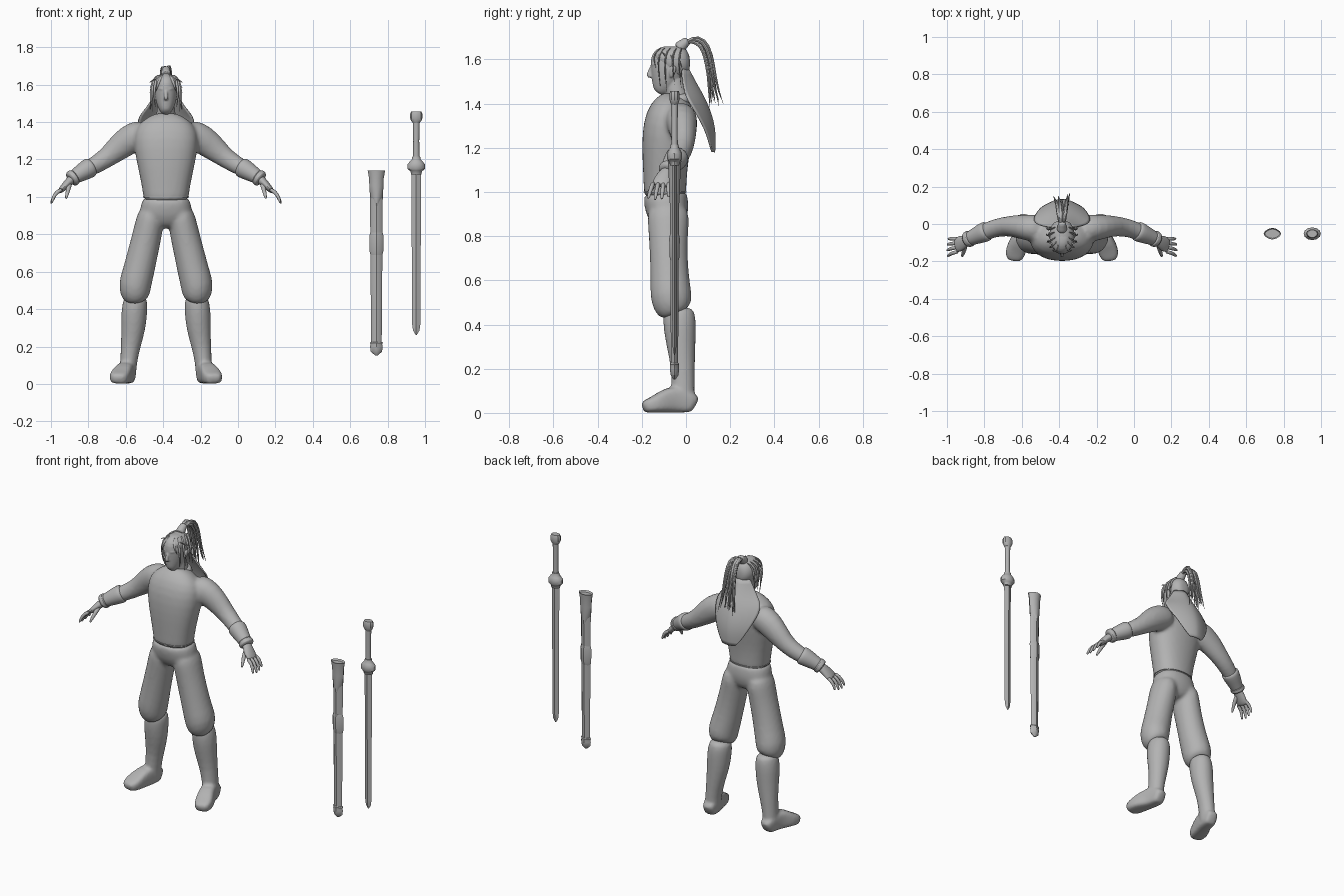
import bpy, bmesh, math, random
from mathutils import Vector as V

random.seed(4)
CX = -0.385  # centre line of the figure
grey = bpy.data.materials.new("plain grey")
grey.diffuse_color = (0.45, 0.45, 0.45, 1)


def loft(bm, rings, ref=(1, 0, 0), n=16, power=2.0):
    """Closed tube through rings of (centre, half width along ref, half depth)."""
    cs = [V(r[0]) for r in rings]
    loops = []
    for i, (_, a, b) in enumerate(rings):
        t = (cs[min(i + 1, len(cs) - 1)] - cs[max(i - 1, 0)]).normalized()
        v = t.cross(V(ref)).normalized()
        u = v.cross(t)
        loop = []
        for k in range(n):
            c, s = math.cos(math.tau * k / n), math.sin(math.tau * k / n)
            c = math.copysign(abs(c) ** (2 / power), c)
            s = math.copysign(abs(s) ** (2 / power), s)
            loop.append(bm.verts.new(cs[i] + u * a * c + v * b * s))
        loops.append(loop)
    for p, q in zip(loops, loops[1:]):
        for k in range(n):
            bm.faces.new((p[k], p[(k + 1) % n], q[(k + 1) % n], q[k]))
    bm.faces.new(loops[0][::-1])
    bm.faces.new(loops[-1])


def finish(name, bm, subd=1, voxel=0, soft=6, angle=50):
    bmesh.ops.recalc_face_normals(bm, faces=bm.faces[:])
    me = bpy.data.meshes.new(name)
    bm.to_mesh(me)
    bm.free()
    ob = bpy.data.objects.new(name, me)
    bpy.context.collection.objects.link(ob)
    me.materials.append(grey)
    bpy.ops.object.select_all(action='DESELECT')
    ob.select_set(True)
    bpy.context.view_layer.objects.active = ob
    bpy.ops.object.shade_smooth_by_angle(angle=math.radians(angle))
    if subd:
        m = ob.modifiers.new("rounding", 'SUBSURF')
        m.levels = m.render_levels = subd
    if voxel:
        m = ob.modifiers.new("blend", 'REMESH')
        m.mode, m.voxel_size, m.use_smooth_shade = 'VOXEL', voxel, True
        m = ob.modifiers.new("soften", 'SMOOTH')
        m.factor, m.iterations = 0.5, soft
    return ob


def side(s, d, y, z):
    return (CX + s * d, y, z)


def upright(rows):
    """Rows of (z, y centre, half width, half depth) on the centre line."""
    return [((CX, y, z), a, b) for z, y, a, b in rows]


# torso with both arms blended in
bm = bmesh.new()
loft(bm, upright([(.97, -.095, .124, .098), (1.0, -.095, .122, .097), (1.1, -.095, .14, .102),
                  (1.2, -.09, .163, .112), (1.3, -.08, .18, .118), (1.37, -.065, .165, .105),
                  (1.41, -.045, .115, .08), (1.44, -.035, .06, .055)]), power=2.3)
for s in (1, -1):
    loft(bm, [(side(s, *c), a, b) for c, a, b in [
        ((.09, -.03, 1.345), .075, .075), ((.17, -.02, 1.325), .075, .085), ((.24, -.012, 1.275), .062, .075),
        ((.30, -.012, 1.222), .053, .058), ((.36, -.022, 1.18), .05, .05),
        ((.42, -.045, 1.148), .046, .046), ((.50, -.08, 1.10), .032, .032)]], ref=(0, 1, 0))
finish("torso_and_arms", bm, 1, .011, 6)

# neck and head
bm = bmesh.new()
loft(bm, upright([(1.36, -.03, .075, .06), (1.42, -.035, .055, .052), (1.47, -.05, .048, .05), (1.54, -.06, .045, .045)]))
loft(bm, upright([(1.447, -.128, .018, .022), (1.465, -.115, .036, .044), (1.5, -.095, .053, .066), (1.54, -.085, .06, .077),
                  (1.58, -.08, .063, .084), (1.62, -.075, .06, .08), (1.65, -.07, .04, .05), (1.66, -.07, .015, .02)]))
# nose, brow ridge, lips and ears
loft(bm, [((CX, -.152, 1.575), .007, .008), ((CX, -.164, 1.545), .009, .01),
          ((CX, -.17, 1.528), .014, .013), ((CX, -.158, 1.517), .011, .009)], n=10)
for z, w, y in ((1.503, .02, -.149), (1.492, .017, -.146)):
    loft(bm, [((CX - w, y + .01, z), .005, .005), ((CX, y - .005, z), .008, .006), ((CX + w, y + .01, z), .005, .005)], (0, 1, 0), 8)
for s in (1, -1):
    loft(bm, [(side(s, .01, -.156, 1.574), .008, .006), (side(s, .03, -.148, 1.58), .008, .006),
              (side(s, .05, -.118, 1.576), .006, .005)], (0, 1, 0), 8)
    loft(bm, [(side(s, .058, -.068, 1.515), .006, .01), (side(s, .066, -.06, 1.545), .008, .018),
              (side(s, .071, -.053, 1.575), .006, .014)], n=10)
finish("head_and_neck", bm, 1, .005, 2)

# eyes
bm = bmesh.new()
for s in (1, -1):
    loft(bm, [(side(s, .027 + i * .012, -.141 + i * i * .004 + i * .006, 1.56), .008 - .005 * i * i, .006 - .004 * i * i)
              for i in (-1, 0, 1)], (0, 1, 0), 8)
finish("eyes", bm)

# hair cap, tie knot and loose locks
bm = bmesh.new()
loft(bm, [((CX, -.142, 1.625), .03, .01), ((CX, -.13, 1.622), .05, .032), ((CX, -.1, 1.61), .064, .055),
          ((CX, -.06, 1.592), .071, .075), ((CX, -.02, 1.58), .064, .075), ((CX, .008, 1.575), .045, .05),
          ((CX, .018, 1.575), .02, .02)])
loft(bm, [((CX, -.04, 1.645), .035, .035), ((CX, -.008, 1.672), .022, .022), ((CX, .012, 1.69), .024, .02)], n=12)
finish("hair_cap", bm, 2)

bm = bmesh.new()


def lock(points, w, t=.5):
    k = len(points) - 1
    prof = [w * (.55 if i == 0 else 1 - (i / k) ** 2 * .93) for i in range(k + 1)]
    loft(bm, [(p, r, r * t) for p, r in zip(points, prof)], n=6)


for i in range(15):
    x, o, e = random.uniform(-.025, .025), random.uniform(-.025, .016), random.uniform(0, 1)
    lock([(CX + x * .3, -.012, 1.668), (CX + x * .6, .028 + o * .2, 1.698 + o * .5), (CX + x, .08 + o * .5, 1.685 + o),
          (CX + x * 1.2, .108 + o, 1.62 + o * .5), (CX + x * 1.4, .122 + o, 1.53),
          (CX + x * 1.8, .135 + o * 1.5, 1.45), (CX + x * 2, .15 + o * 2, 1.36 + e * .06)], random.uniform(.009, .016), .8)
finish("ponytail", bm)

bm = bmesh.new()
for s in (1, -1):
    for d, y, z, fl in ((.035, -.135, 1.56, .02), (.055, -.115, 1.47, .0), (.066, -.085, 1.44, .005),
                        (.07, -.05, 1.48, .014), (.065, -.02, 1.46, .02)):
        lock([side(s, d * .5, y * .8, 1.655), side(s, d * 1.05, y - .012, 1.625),
              side(s, d + .012, y - .01, (1.62 + z) / 2), side(s, d + fl, y, z)], .011)
    for j in range(3):
        lock([side(s, .04, -.11 + j * .035, 1.63), side(s, .066, -.10 + j * .035, 1.628 - j * .015),
              side(s, .09, -.095 + j * .04, 1.61 - j * .03)], .009)
finish("loose_locks", bm)

# hood hanging down the back
bm = bmesh.new()
rows = []
for z, yc, ye, w in ((1.555, .012, -.02, .055), (1.5, .04, -.015, .085), (1.45, .07, -.005, .125), (1.415, .088, .01, .152),
                     (1.36, .112, .045, .145), (1.29, .13, .085, .115), (1.225, .132, .105, .08), (1.18, .128, .118, .045)):
    rows.append([bm.verts.new((CX + w * k / 6, yc + (ye - yc) * abs(k / 6) ** 1.6, z)) for k in range(-6, 7)])
for p, q in zip(rows, rows[1:]):
    for k in range(12):
        bm.faces.new((p[k], p[k + 1], q[k + 1], q[k]))
hood = finish("hood", bm, 1)
m = hood.modifiers.new("cloth", 'SOLIDIFY')
m.thickness, m.offset = .008, 0

# hood collar fold around the neck
bm = bmesh.new()
loft(bm, upright([(1.39, -.02, .085, .07), (1.43, -.028, .066, .056), (1.445, -.03, .06, .052)]))
finish("collar", bm)

# trousers
bm = bmesh.new()
loft(bm, upright([(.83, -.08, .10, .055), (.87, -.08, .145, .085), (.92, -.085, .145, .102),
                  (.97, -.093, .133, .101), (1.005, -.095, .125, .10)]), power=2.3)
for s in (1, -1):
    loft(bm, [(side(s, d, y, z), a, b) for z, d, y, a, b in (
        (.94, .075, -.083, .065, .09), (.88, .085, -.08, .076, .098), (.80, .1, -.08, .08, .09), (.70, .124, -.078, .083, .087),
        (.60, .147, -.073, .086, .09), (.53, .167, -.068, .09, .097), (.48, .165, -.06, .082, .09), (.445, .16, -.04, .062, .068))])
finish("trousers", bm, 1, .011, 5)

# waist seam
bm = bmesh.new()
loft(bm, upright([(.997, -.095, .1225, .098), (1.003, -.095, .1225, .098)]), n=24, power=2.3)
finish("waist_seam", bm, 0)

# boots: shaft and foot blended together
bm = bmesh.new()
for s in (1, -1):
    loft(bm, [(side(s, d, y, z), a, b) for z, d, y, a, b in (
        (.48, .162, -.035, .058, .068), (.43, .165, -.03, .068, .075), (.38, .17, -.028, .071, .075), (.3, .174, -.022, .067, .066),
        (.2, .189, -.013, .053, .054), (.12, .2, -.015, .046, .054), (.05, .205, -.012, .046, .053), (.02, .205, -.01, .044, .05))])
    loft(bm, [(side(s, d, y, h), a, h) for d, y, a, h in (
        (.2, .045, .025, .035), (.202, .03, .042, .045), (.208, -.03, .045, .062), (.225, -.085, .048, .058),
        (.245, -.135, .056, .04), (.255, -.175, .05, .031), (.258, -.198, .03, .023))], power=3.5)
finish("boots", bm, 1, .009, 3)

# bracers with raised bands
bm = bmesh.new()
for s in (1, -1):
    loft(bm, [(side(s, *c), r, r) for c, r in (
        ((.395, -.035, 1.163), .046), ((.402, -.038, 1.159), .055), ((.425, -.048, 1.146), .054),
        ((.47, -.068, 1.119), .043), ((.49, -.077, 1.106), .04), ((.496, -.08, 1.102), .035))], (0, 1, 0))
    loft(bm, [(side(s, *c), r, r) for c, r in (
        ((.484, -.074, 1.111), .035), ((.489, -.076, 1.108), .046), ((.507, -.084, 1.094), .045),
        ((.512, -.086, 1.09), .034))], (0, 1, 0))
finish("bracers", bm)

# hands
bm = bmesh.new()
for s in (1, -1):
    loft(bm, [(side(s, *c), a, b) for c, a, b in (
        ((.49, -.077, 1.105), .028, .026), ((.515, -.09, 1.085), .032, .024),
        ((.54, -.104, 1.058), .043, .021), ((.562, -.112, 1.035), .042, .016), ((.57, -.115, 1.028), .034, .01))], (0, 1, 0), 12)
    for i in range(4):
        y, e = -.079 - i * .023, (.8, .95, 1, .9)[i]
        loft(bm, [(side(s, .552, y, 1.042), .011, .012), (side(s, .575 + .01 * e, y - .002 * i, 1.026), .011, .012),
                  (side(s, .578 + .024 * e, y - .005 * i, 1.033 - .035 * e), .0095, .0095),
                  (side(s, .578 + .034 * e, y - .007 * i, 1.028 - .055 * e), .008, .008),
                  (side(s, .578 + .036 * e, y - .008 * i, 1.025 - .062 * e), .004, .004)], (0, 1, 0), 8)
    loft(bm, [(side(s, *c), r, r) for c, r in (
        ((.515, -.1, 1.075), .016), ((.52, -.13, 1.05), .014), ((.527, -.152, 1.022), .011),
        ((.533, -.17, .998), .008), ((.534, -.174, .99), .004))], n=8)
finish("hands", bm)


def weapon(name, x, rows, n=16, power=2.0, subd=0):
    b = bmesh.new()
    loft(b, [((x, -.052, z), w, d) for z, w, d in rows], n=n, power=power)
    return finish(name, b, subd, angle=35)


# sword: blade, guard, grip and pommel
SX, SH = .953, .74
weapon("blade", SX, [(.262, .003, .002), (.285, .017, .007), (.32, .022, .01), (1.13, .026, .012)], 4)
weapon("guard", SX, [(1.12, .028, .02), (1.135, .03, .024), (1.14, .035, .028), (1.15, .046, .034), (1.175, .046, .034),
                     (1.19, .034, .027), (1.20, .024, .02), (1.215, .021, .018)], 12)
weapon("grip", SX, [(1.2, .017, .015), (1.3, .016, .014), (1.41, .018, .016)], 12)
weapon("pommel", SX, [(1.395, .018, .016), (1.405, .026, .02), (1.42, .033, .024), (1.445, .033, .024), (1.457, .027, .02)], 10)

# scabbard: body, mouth sleeve, central band and end cap
weapon("scabbard", SH, [(.19, .028, .016), (.7, .032, .019), (1.0, .034, .021), (1.13, .04, .024)], 8, 1.6)
sleeve = weapon("scabbard_mouth", SH, [(.95, .008, .023), (1.0, .034, .024), (1.06, .038, .026), (1.1, .039, .027), (1.142, .047, .031)], 12, 1.7)
weapon("scabbard_band", SH, [(.69, .032, .019), (.71, .037, .023), (.79, .038, .024), (.81, .033, .02)], 8, 1.6)
weapon("scabbard_cap", SH, [(.152, .006, .005), (.172, .03, .018), (.2, .034, .021), (.212, .031, .02), (.22, .035, .021), (.225, .03, .018)], 8, 1.6)

# hollow mouth
b = bmesh.new()
b.from_mesh(sleeve.data)
b.faces.ensure_lookup_table()
top = max(b.faces, key=lambda f: f.calc_center_median().z)
bmesh.ops.inset_region(b, faces=[top], thickness=.006)
bmesh.ops.translate(b, verts=top.verts[:], vec=(0, 0, -.01))
b.to_mesh(sleeve.data)
b.free()
